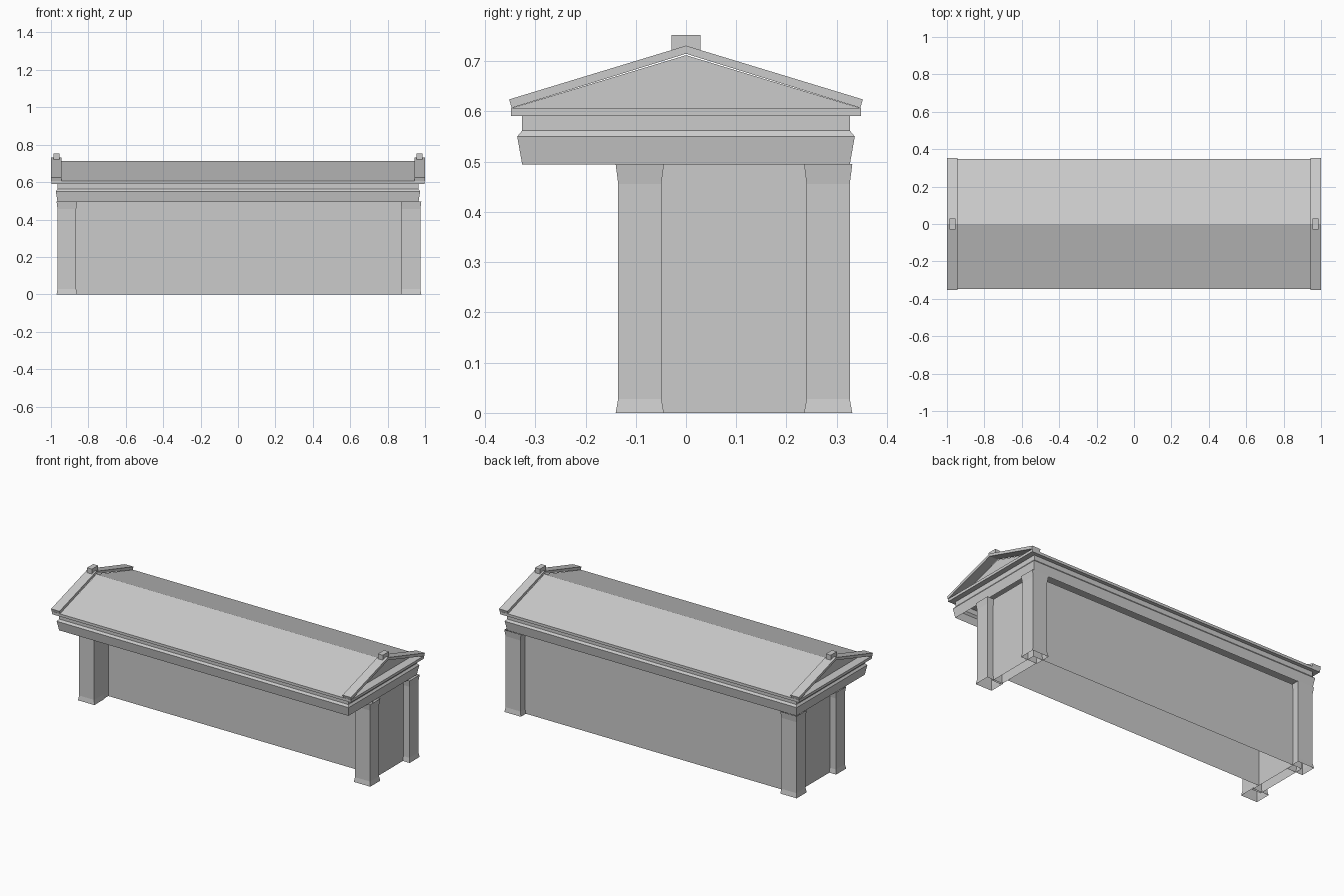
import bpy

if "Cube" in bpy.data.objects:
    bpy.data.objects.remove(bpy.data.objects["Cube"])


def make(name, verts, faces):
    mesh = bpy.data.meshes.new(name)
    mesh.from_pydata(verts, [], faces)
    mesh.update()
    obj = bpy.data.objects.new(name, mesh)
    bpy.context.collection.objects.link(obj)
    return obj


def loft(name, cx, cy, levels, bottom=True, top=True):
    """Stack of rectangles; each level is (z, half width, half depth)."""
    verts, faces = [], []
    for z, hx, hy in levels:
        verts += [(cx - hx, cy - hy, z), (cx + hx, cy - hy, z),
                  (cx + hx, cy + hy, z), (cx - hx, cy + hy, z)]
    for k in range(len(levels) - 1):
        for i in range(4):
            j = (i + 1) % 4
            faces.append((4*k + i, 4*k + j, 4*k + 4 + j, 4*k + 4 + i))
    if bottom:
        faces.append((3, 2, 1, 0))
    if top:
        n = 4 * (len(levels) - 1)
        faces.append((n, n + 1, n + 2, n + 3))
    return make(name, verts, faces)


def extrude_x(name, profile, x0, x1):
    """Extrude a (y, z) profile, counter-clockwise seen from +x, along x."""
    n = len(profile)
    verts = [(x, y, z) for x in (x0, x1) for y, z in profile]
    faces = [tuple(range(n))[::-1], tuple(range(n, 2 * n))]
    for i in range(n):
        j = (i + 1) % n
        faces.append((i, j, n + j, n + i))
    return make(name, verts, faces)


SHIFT = 0.005            # the supports sit very slightly to the right
TOP = 0.495

# Chamber walls, open underneath, set back behind the front pilasters
FRONT, BACK = 0.0, 0.283
loft("chamber_walls", SHIFT, (FRONT + BACK) / 2,
     [(0, 0.87, (BACK - FRONT) / 2), (TOP, 0.87, (BACK - FRONT) / 2)],
     bottom=False, top=False)

for sx, side in ((-1, "left"), (1, "right")):
    # Thick end wall joining front and back pilasters
    y0, y1 = -0.055, BACK
    loft(f"{side}_end_wall", SHIFT + sx * 0.9, (y0 + y1) / 2,
         [(0, 0.03, (y1 - y0) / 2), (TOP, 0.03, (y1 - y0) / 2)],
         bottom=False, top=False)
    # Corner pilasters with flared foot and capital
    for cy, end in ((-0.092, "front"), (0.283, "back")):
        loft(f"{end}_{side}_pilaster", SHIFT + sx * 0.92, cy,
             [(0, 0.055, 0.048), (0.028, 0.05, 0.043),
              (0.456, 0.05, 0.043), (TOP, 0.055, 0.048)],
             bottom=False, top=False)

# Entablature beam with sloped moulding and frieze, hollow from below
loft("entablature", 0, 0,
     [(0.494, 0.965, 0.326), (0.55, 0.974, 0.336),
      (0.562, 0.965, 0.326), (0.592, 0.965, 0.326)],
     bottom=False, top=False)

# Cornice slab
loft("cornice", 0, 0, [(0.591, 0.997, 0.348), (0.607, 0.997, 0.348)])

# Gabled roof body, whose ends are the recessed gable panels
extrude_x("roof", [(-0.346, 0.607), (0.346, 0.607), (0, 0.712)], -0.945, 0.945)

# Raking cornices and ridge blocks on both gables
rake = [(-0.347, 0.607), (0, 0.715), (0.347, 0.607),
        (0.352, 0.624), (0, 0.731), (-0.352, 0.624)]
for sx, side in ((-1, "left"), (1, "right")):
    extrude_x(f"{side}_raking_cornice", rake, *sorted((sx * 0.944, sx * 1.0)))
    loft(f"{side}_ridge_block", sx * 0.97, 0,
         [(0.72, 0.016, 0.029), (0.752, 0.016, 0.029)])
